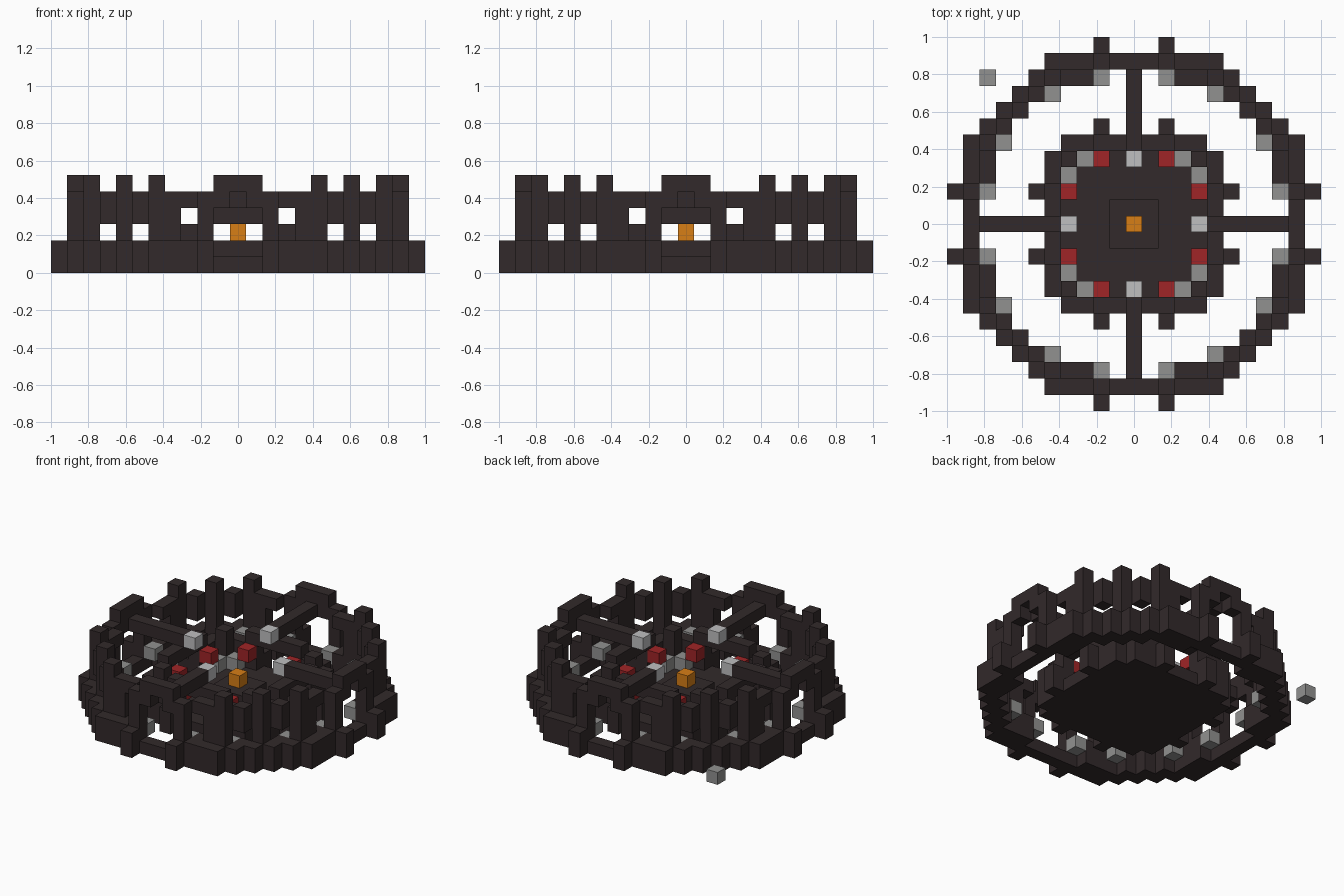
import bpy
import bmesh
from mathutils import Vector

cube = bpy.data.objects.get("Cube")
if cube:
    bpy.data.objects.remove(cube)

CELL = 2 / 23  # edge of one block


def material(name, r, g, b):
    m = bpy.data.materials.new(name)
    m.use_nodes = True
    m.diffuse_color = (r, g, b, 1)
    bsdf = m.node_tree.nodes["Principled BSDF"]
    bsdf.inputs["Base Color"].default_value = (r, g, b, 1)
    bsdf.inputs["Roughness"].default_value = 0.9
    return m


dark_stone = material("dark_stone", 0.032, 0.0225, 0.0235)
grey_stone = material("grey_stone", 0.285, 0.285, 0.28)
pale_stone = material("pale_stone", 0.52, 0.52, 0.53)
red_block = material("red_block", 0.35, 0.018, 0.02)
orange_block = material("orange_block", 0.68, 0.21, 0.008)


def around(cells, low, high):
    """Repeat plan cells over all eight symmetric positions and stack them."""
    out = set()
    for a, b in cells:
        for x, y in ((a, b), (b, a)):
            for sx in (-1, 1):
                for sy in (-1, 1):
                    out |= {(sx * x, sy * y, z) for z in range(low, high + 1)}
    return out


def row(start, end, y):
    return [(x, y) for x in range(start, end + 1)]


AXES = [Vector(d) for d in ((1, 0, 0), (-1, 0, 0), (0, 1, 0),
                            (0, -1, 0), (0, 0, 1), (0, 0, -1))]


def blocks(name, cells, mat):
    """Join blocks into one object, leaving out faces between neighbours."""
    bm = bmesh.new()
    for c in sorted(cells):
        mid = Vector(c) + Vector((0, 0, 0.5))
        for n in AXES:
            if tuple(int(v) for v in Vector(c) + n) in cells:
                continue
            u = Vector((n.y, n.z, n.x))
            v = n.cross(u)
            corners = [(-1, -1), (1, -1), (1, 1), (-1, 1)]
            bm.faces.new([bm.verts.new((mid + (n + u * i + v * j) / 2) * CELL)
                          for i, j in corners])
    bmesh.ops.remove_doubles(bm, verts=bm.verts, dist=CELL / 100)
    mesh = bpy.data.meshes.new(name)
    bm.to_mesh(mesh)
    bm.free()
    mesh.materials.append(mat)
    obj = bpy.data.objects.new(name, mesh)
    bpy.context.collection.objects.link(obj)


# Outer ring: low base, buttress feet and gate sills
base = around(row(2, 5, 10) + row(3, 6, 9) + row(6, 7, 8) + [(7, 7), (2, 11)], 0, 1)
base |= around(row(0, 1, 10), 0, 0)
blocks("outer_base", base, dark_stone)

# Tall pillars and the arches between them
upper = around([(5, 9), (7, 7)], 2, 5)
upper |= around([(4, 9)], 2, 4)
upper |= around([(6, 8)], 3, 4)
upper |= around([(3, 9)], 4, 4)
blocks("outer_pillars_and_arches", upper, dark_stone)

# Four outer gates: posts, corbels and lintels
gates = around([(2, 10)], 2, 4) | around([(1, 10)], 4, 4) | around(row(0, 1, 10), 5, 5)
blocks("outer_gates", gates, dark_stone)

# High beams from the gates to the keep
blocks("beams", around([(0, y) for y in range(5, 10)], 4, 4), dark_stone)

# Keep floor with a raised centre
floor = {(x, y, 0) for x in range(-5, 6) for y in range(-5, 6) if abs(x) + abs(y) < 10}
floor |= {(x, y, 1) for x in (-1, 0, 1) for y in (-1, 0, 1)}
blocks("keep_floor", floor, dark_stone)

# Keep walls with open doorways and lintels
walls = around([(2, 5), (4, 4)], 1, 3) | around(row(3, 4, 5), 1, 2)
walls |= around(row(0, 1, 5), 3, 3) | around([(2, 6)], 0, 1)
blocks("keep_walls", walls, dark_stone)

# Coloured accent blocks
blocks("outer_grey_blocks", around([(2, 9), (5, 8)], 1, 1), grey_stone)
blocks("keep_grey_blocks", around([(3, 4)], 1, 1), grey_stone)
blocks("loose_grey_block", {(-9, 9, 0)}, grey_stone)
blocks("beam_end_pale_blocks", around([(0, 4)], 4, 4), pale_stone)
blocks("keep_red_blocks", around([(2, 4)], 2, 2), red_block)
blocks("centre_orange_block", {(0, 0, 2)}, orange_block)
